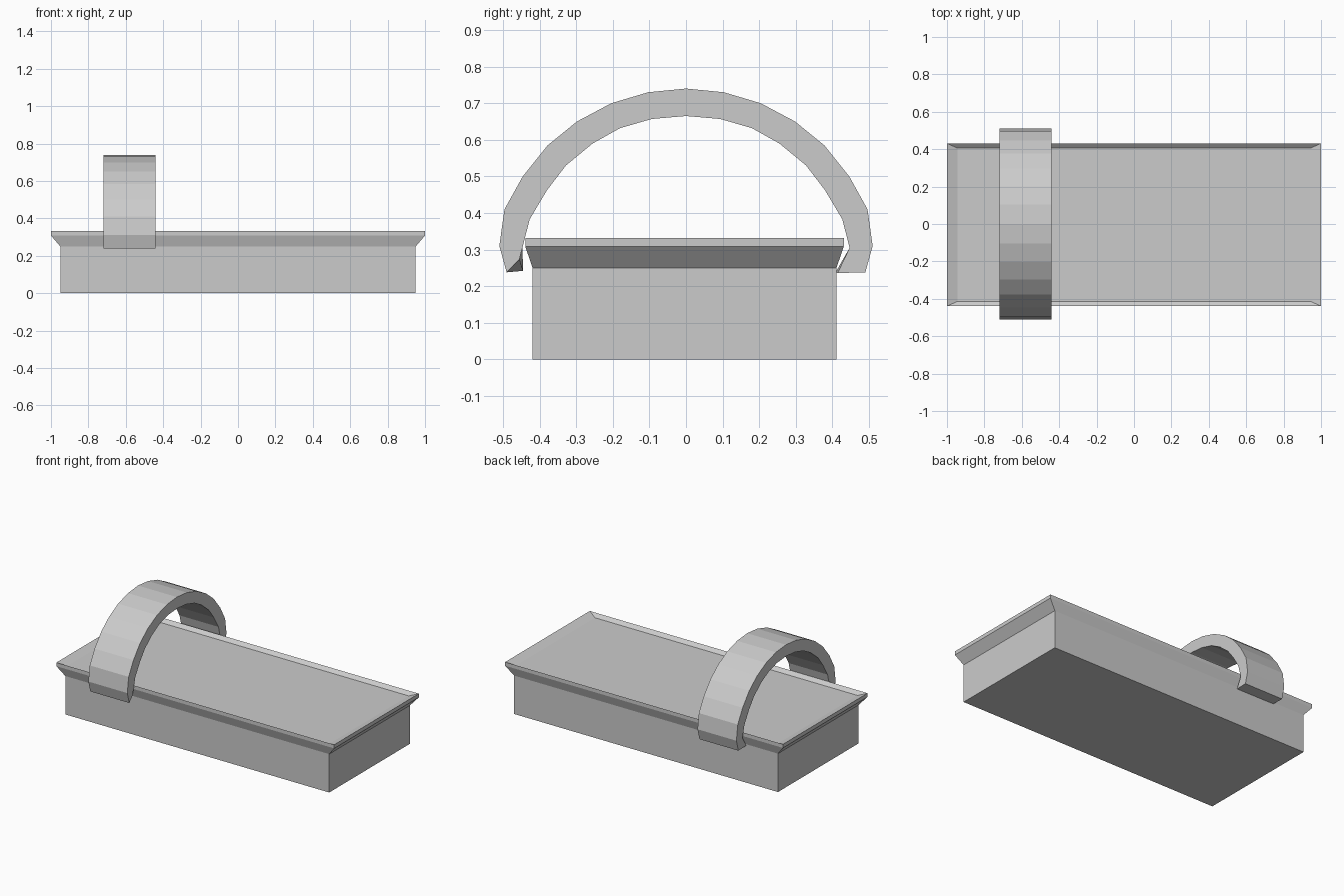
import bpy, bmesh

if "Cube" in bpy.data.objects:
    bpy.data.objects.remove(bpy.data.objects["Cube"])


def make_object(name, bm):
    bmesh.ops.recalc_face_normals(bm, faces=bm.faces)
    mesh = bpy.data.meshes.new(name)
    bm.to_mesh(mesh)
    bm.free()
    obj = bpy.data.objects.new(name, mesh)
    bpy.context.collection.objects.link(obj)
    return obj


def bridge(bm, a, b):
    n = len(a)
    for i in range(n):
        bm.faces.new((a[i], a[(i + 1) % n], b[(i + 1) % n], b[i]))


# Basket body: stacked rectangles (half x, half y, z) with flared rim and shallow sunken top
bm = bmesh.new()
levels = [(0.95, 0.415, 0), (0.95, 0.415, 0.25), (1.0, 0.435, 0.308),
          (1.0, 0.435, 0.332), (0.945, 0.41, 0.312)]
rings = [[bm.verts.new((sx * hx, sy * hy - 0.004, z))
          for sx, sy in ((-1, -1), (1, -1), (1, 1), (-1, 1))]
         for hx, hy, z in levels]
for lower, upper in zip(rings, rings[1:]):
    bridge(bm, lower, upper)
bm.faces.new(rings[0][::-1])
bm.faces.new(rings[-1])
make_object("tray_body", bm)

# Arched handle: half profile from crown to foot, mirrored across y
outer = [(0, .74), (.103, .73), (.204, .70), (.298, .65), (.378, .585),
         (.446, .50), (.496, .41), (.51, .31), (.49, .238)]
inner = [(0, .665), (.093, .657), (.18, .632), (.255, .59), (.328, .53),
         (.38, .462), (.427, .383), (.447, .305), (.43, .238)]


def full_arc(half):
    return [(-y, z) for y, z in half[:0:-1]] + half


bm = bmesh.new()
sections = []
outer_arc, inner_arc = full_arc(outer), full_arc(inner)
last = len(outer_arc) - 1
for i, (o, n) in enumerate(zip(outer_arc, inner_arc)):
    n_left = n_right = n
    if i == 0:        # slightly twisted front foot
        n_left, n_right = (-.445, .242), (-.455, .274)
    elif i == last:   # slightly toed-in back foot
        n_left, n_right = (.41, .24), (.414, .236)
    sections.append([bm.verts.new((x, y, z)) for x, (y, z) in
                     ((-.72, o), (-.44, o), (-.44, n_right), (-.72, n_left))])
for a, b in zip(sections, sections[1:]):
    bridge(bm, a, b)
bm.faces.new(sections[0][::-1])
bm.faces.new(sections[-1])
make_object("arched_handle", bm)
